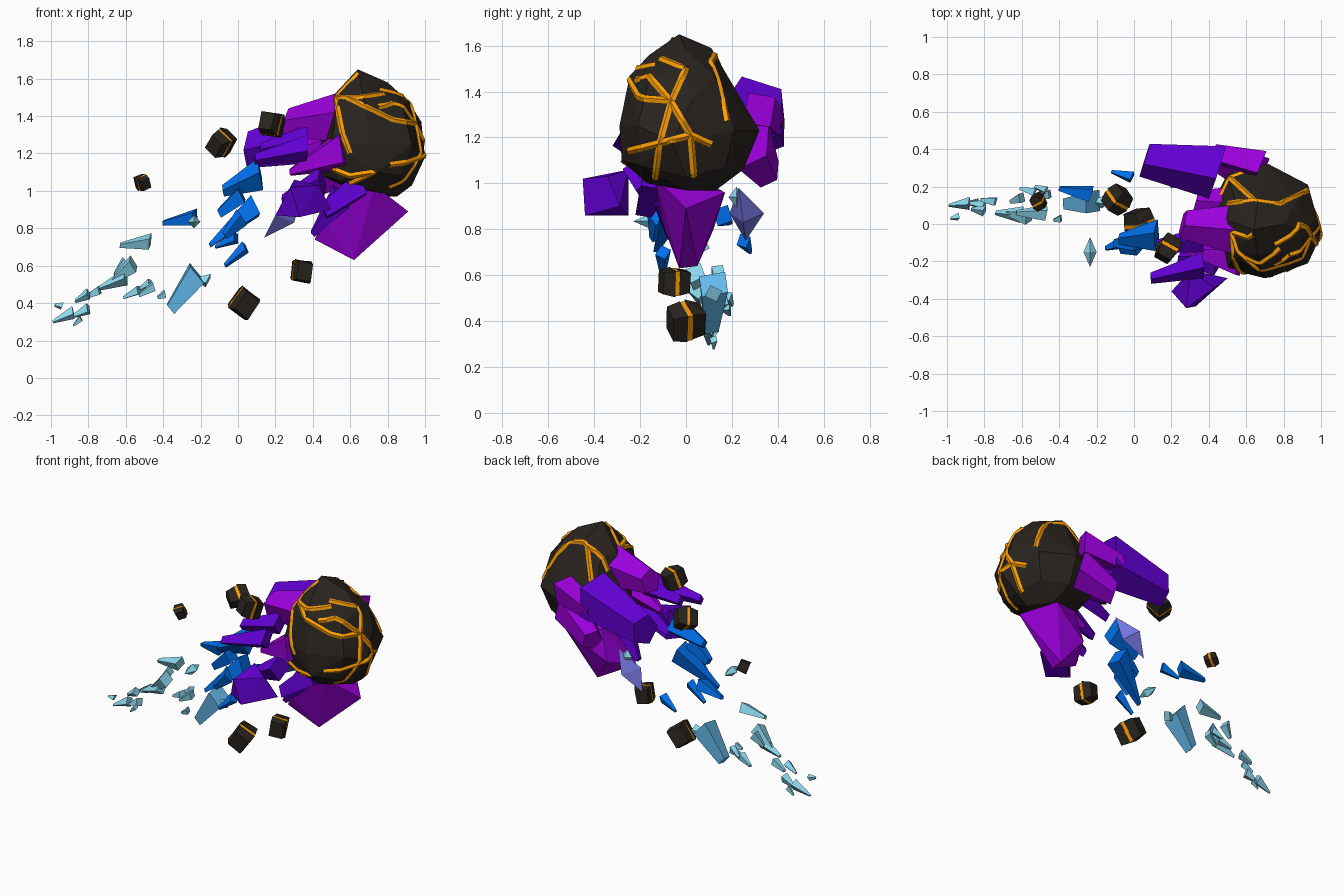
import bpy, bmesh, math, random
from mathutils import Vector, Euler
from mathutils.bvhtree import BVHTree

random.seed(4)


def material(name, rgb):
    m = bpy.data.materials.new(name)
    m.diffuse_color = (*rgb, 1)
    return m


DARK = material("dark_stone", (0.022, 0.017, 0.013))
GLOW = material("orange_glow", (1.0, 0.35, 0.0))
MAGENTA = material("magenta", (0.33, 0.0, 0.72))
PURPLE = material("purple", (0.12, 0.0, 0.65))
SLATE = material("slate_blue", (0.18, 0.18, 0.75))
BLUE = material("blue", (0.0, 0.16, 0.85))
SKY = material("sky_blue", (0.13, 0.5, 0.85))
ICE = material("ice", (0.26, 0.68, 0.85))


def finish(name, bm, mat):
    bmesh.ops.recalc_face_normals(bm, faces=bm.faces)
    me = bpy.data.meshes.new(name)
    bm.to_mesh(me)
    bm.free()
    me.materials.append(mat)
    ob = bpy.data.objects.new(name, me)
    bpy.context.collection.objects.link(ob)
    return ob


def hull(name, pts, mat):
    bm = bmesh.new()
    for p in pts:
        bm.verts.new(p)
    bmesh.ops.convex_hull(bm, input=bm.verts)
    bmesh.ops.delete(bm, geom=[v for v in bm.verts if not v.link_faces], context='VERTS')
    bmesh.ops.dissolve_limit(bm, angle_limit=0.02, verts=bm.verts, edges=bm.edges)
    return finish(name, bm, mat)


def shard(name, a, b, ra, rb, mat, n=4):
    """Tapered crystal from wide end a to narrow end b."""
    a, b = Vector(a), Vector(b)
    q = (b - a).to_track_quat('Z', 'Y')
    roll = random.uniform(0, 6.28)
    pts = []
    for c, r in ((a, ra), (b, rb)):
        for i in range(n):
            t = roll + i * 2 * math.pi / n
            pts.append(c + q @ Vector((r * math.cos(t), r * math.sin(t), r * 0.3 * math.cos(t + 1))))
    return hull(name, pts, mat)


def diamond(name, c, rx, ry, rz, mat):
    c = Vector(c)
    hull(name, [c + s * Vector(d) for s in (-1, 1) for d in ((rx, 0, 0), (0, ry, 0), (0, 0, rz))], mat)


# main boulder
ring_xz = [(.64, -.03, 1.65), (.8, 0, 1.58), (.91, -.03, 1.48), (.98, .03, 1.37), (1, -.06, 1.18),
           (.93, 0, 1.03), (.85, 0, .97), (.62, .03, 1), (.45, 0, 1.08), (.42, .11, 1.22), (.5, .02, 1.5)]
ring_yz = [(.66, .11, 1.59), (.7, .17, 1.47), (.66, .23, 1.36), (.72, .32, 1.23), (.72, .25, 1.06),
           (.75, .13, .97), (.72, -.17, 1), (.74, -.28, 1.1), (.7, -.29, 1.25), (.68, -.245, 1.47),
           (.66, -.16, 1.56)]
corners = [(.5, .27, 1.23), (.93, .21, 1.23), (.93, -.21, 1.25), (.5, -.24, 1.25), (.87, .12, 1.47),
           (.88, -.16, 1.45), (.88, .17, 1.07), (.87, -.2, 1.08), (.54, .13, 1.48), (.53, -.18, 1.46),
           (.5, .18, 1.08), (.53, -.19, 1.06)]
boulder = hull("boulder", ring_xz + ring_yz + corners, DARK)
bm = bmesh.new()
bm.from_mesh(boulder.data)
tree = BVHTree.FromBMesh(bm)
bm.free()

# glowing cracks, drawn in one view and cast onto the boulder
VIEWS = {"side": (lambda u, v: Vector((3, u, v)), Vector((-1, 0, 0))),
         "front": (lambda u, v: Vector((u, -3, v)), Vector((0, 1, 0))),
         "top": (lambda u, v: Vector((u, v, 3)), Vector((0, 0, -1)))}
CRACKS = [
    ("side", [(-.165, 1.47), (-.065, 1.355), (0, 1.5), (-.11, 1.545)]),
    ("side", [(-.165, 1.47), (-.22, 1.45)]),
    ("side", [(-.065, 1.355), (-.115, 1.175), (-.135, 1.02)]),
    ("side", [(-.065, 1.355), (.02, 1.21), (.035, 1.03)]),
    ("side", [(-.25, 1.14), (-.115, 1.175), (.02, 1.21), (.11, 1.17)]),
    ("front", [(.64, 1.63), (.52, 1.5), (.56, 1.3), (.6, 1.2)]),
    ("front", [(.52, 1.5), (.64, 1.5), (.78, 1.52)]),
    ("front", [(.58, 1.5), (.83, 1.38), (.95, 1.36)]),
    ("front", [(.47, 1.13), (.6, 1.08), (.73, 1.1), (.6, 1.04)]),
    ("top", [(.44, .1), (.51, .25), (.64, .13), (.78, .11), (.93, .18)]),
    ("top", [(.64, .13), (.5, .11)]),
    ("top", [(.51, .25), (.62, .29)]),
]
for view, path in CRACKS:
    start, ray = VIEWS[view]
    hits = []
    for (u0, v0), (u1, v1) in zip(path, path[1:]):
        for k in range(13):
            t = k / 12
            p, nrm, _, _ = tree.ray_cast(start(u0 + (u1 - u0) * t, v0 + (v1 - v0) * t), ray)
            if p and (not hits or (p - hits[-1][0]).length > 1e-4):
                hits.append((p, nrm))
    bm = bmesh.new()
    rows = []
    for i, (p, nrm) in enumerate(hits):
        tan = hits[min(i + 1, len(hits) - 1)][0] - hits[max(i - 1, 0)][0]
        side = tan.cross(nrm).normalized() * 0.015
        rows.append([bm.verts.new(p + side + nrm * .001), bm.verts.new(p + nrm * .011),
                     bm.verts.new(p - side + nrm * .001)])
    for r, s in zip(rows, rows[1:]):
        for j in (0, 1):
            bm.faces.new((r[j], r[j + 1], s[j + 1], s[j]))
    finish("glowing_crack", bm, GLOW)

# large crystals behind and below the boulder
hull("lower_crystal", [(.73, -.14, 1.03), (.91, 0, .89), (.75, .17, .96), (.55, .1, 1), (.62, -.03, .63),
                       (.62, .05, .64), (.41, -.06, .74), (.5, .12, .8), (.47, -.1, .82)], MAGENTA)
hull("front_crystal", [(.28, -.45, 1.02), (.3, -.25, 1.06), (.33, -.44, .86), (.32, -.25, .86),
                       (.43, -.34, 1.03), (.5, -.29, .9), (.2, -.36, .87)], PURPLE)
hull("slate_crystal", [(.14, .26, .75), (.2, .19, .87), (.24, .34, .87), (.3, .25, .83),
                       (.34, .23, .98)], SLATE)
MAGENTAS = [((.54, -.02, 1.39), (.26, 0, 1.36), .14, .08), ((.58, -.18, 1.23), (.28, -.14, 1.1), .12, .02),
            ((.66, .27, 1.18), (.45, .35, 1.05), .12, .07), ((.68, .32, 1.32), (.42, .38, 1.25), .09, .06),
            ((.53, .1, 1.25), (.33, .12, 1.2), .11, .06)]
PURPLES = [((.45, .29, 1.31), (.06, .35, 1.22), .16, .1), ((.66, -.12, 1.04), (.46, -.18, .89), .09, .05),
           ((.55, -.1, .97), (.4, -.07, .77), .08, .02), ((.37, -.08, 1.28), (.12, -.12, 1.22), .07, .035),
           ((.37, -.22, 1.23), (.09, -.29, 1.17), .07, .03), ((.45, -.2, 1.05), (.24, -.18, .95), .08, .03)]
# middle and tail crystals
BLUES = [((.12, -.06, 1.09), (-.08, -.08, 1), .085, .03), ((.09, -.05, .92), (-.15, -.13, .71), .075, .015),
         ((.02, -.1, .98), (-.1, -.1, .88), .055, .03), ((.04, -.1, .7), (-.07, -.1, .6), .035, .012),
         ((-.01, .25, .75), (-.12, .28, .7), .035, .01), ((-.23, .16, .86), (-.4, .19, .83), .05, .015),
         ((.02, -.12, .86), (-.07, -.14, .76), .05, .02)]
ICES = [((-.47, .06, .73), (-.63, .06, .71), .045, .015), ((-.16, .12, .52), (-.22, .12, .53), .04, .01),
        ((-.56, .04, .61), (-.68, .06, .51), .05, .015), ((-.6, .14, .62), (-.66, .12, .55), .035, .012),
        ((-.6, .05, .54), (-.74, .06, .48), .045, .012), ((-.45, .16, .49), (-.53, .14, .44), .03, .01),
        ((-.53, .17, .47), (-.61, .19, .43), .03, .01), ((-.39, .03, .45), (-.43, .02, .43), .025, .01),
        ((-.74, .12, .47), (-.82, .13, .43), .03, .012), ((-.47, .18, .51), (-.53, .2, .47), .025, .01),
        ((-.8, .07, .45), (-.87, .08, .41), .03, .01), ((-.8, .1, .37), (-.88, .11, .33), .033, .01),
        ((-.88, .11, .35), (-.99, .1, .3), .035, .008), ((-.84, .12, .32), (-.88, .12, .28), .02, .006),
        ((-.94, .04, .385), (-.98, .03, .39), .022, .008)]
SKIES = [((-.22, .12, .56), (-.36, .11, .37), .08, .04)]
for name, rows, mat in (("magenta_crystal", MAGENTAS, MAGENTA), ("purple_crystal", PURPLES, PURPLE),
                        ("blue_crystal", BLUES, BLUE), ("ice_shard", ICES, ICE), ("sky_shard", SKIES, SKY)):
    for a, b, ra, rb in rows:
        shard(name, a, b, ra, rb, mat, 5 if ra > .1 else 4)
diamond("ice_diamond", (-.235, -.15, .835), .035, .08, .035, ICE)
diamond("ice_diamond", (.28, .22, .94), .035, .035, .045, ICE)

# small broken stones: two dark halves around a glowing slab
for x, y, z, r, turn in ((-.09, .13, 1.255, .065, (.3, .7, -.5)), (.18, -.13, 1.355, .066, (-.3, .1, -.5)),
                         (-.51, .12, 1.045, .04, (.3, -.4, .5)), (.03, 0, .4, .075, (.2, .6, .4)),
                         (.34, -.05, .57, .062, (0, .15, .3))):
    rot = Euler(turn).to_matrix()
    centre = Vector((x, y, z))

    def block(y0, y1, s, jitter):
        out = []
        for i in (-1, 1):
            for k in (-1, 1):
                for yy in (y0, y1):
                    w = s * (0.8 if abs(yy) > .5 else 1) * random.uniform(1 - jitter, 1)
                    out.append(centre + rot @ Vector((i * w * .85, yy, k * w)) * r)
        return out
    hull("stone_half", block(.15, .98, 1, .15), DARK)
    hull("stone_half", block(-.98, -.15, 1, .15), DARK)
    hull("stone_glow", block(-.17, .17, .88, 0), GLOW)
